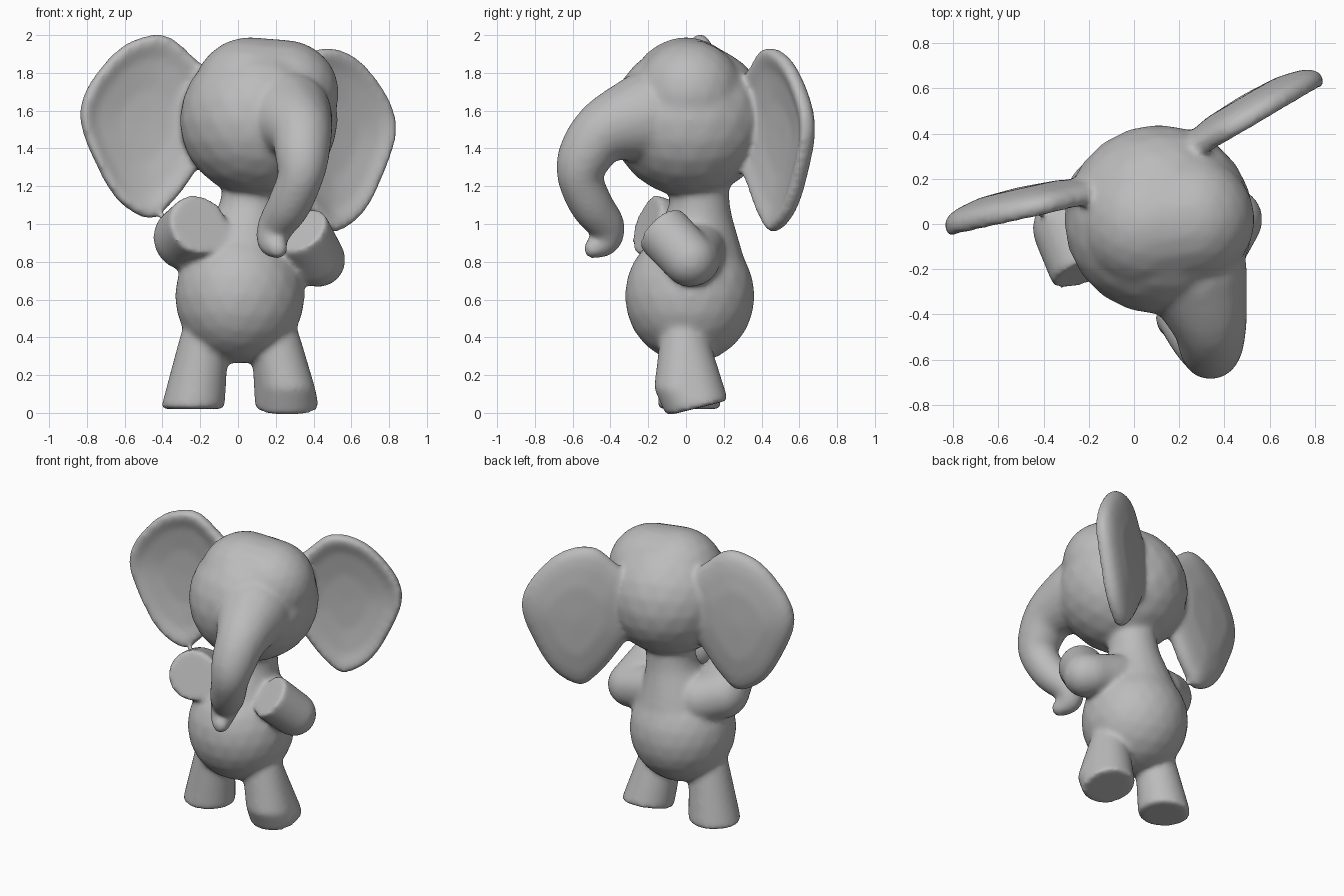
import bpy, bmesh, math
from mathutils import Matrix, Vector

if "Cube" in bpy.data.objects:
    bpy.data.objects.remove(bpy.data.objects["Cube"], do_unlink=True)

# Unit sphere points shared by every rounded shape
sphere = bmesh.new()
bmesh.ops.create_icosphere(sphere, subdivisions=3, radius=1)
SPHERE = [v.co.copy() for v in sphere.verts]
sphere.free()

bm = bmesh.new()


def ball(c, r):
    """Points of a sphere or ellipsoid."""
    r = (r, r, r) if isinstance(r, (int, float)) else r
    m = Matrix.Translation(c) @ Matrix.Diagonal((*r, 1))
    return [m @ p for p in SPHERE]


def disc(c, normal, r):
    """Points of a flat pad facing along normal."""
    turn = Vector(normal).to_track_quat("Z", "Y")
    angles = [math.tau * i / 32 for i in range(32)]
    return [Vector(c) + turn @ Vector((r * math.cos(a), r * math.sin(a), 0)) for a in angles]


def hull(*groups):
    """Wrap groups of points in one closed convex shape."""
    verts = [bm.verts.new(p) for g in groups for p in g]
    bmesh.ops.convex_hull(bm, input=verts)


def curve(pts, steps, closed=False):
    """Smooth curve through points of any dimension."""
    pts = [Vector(p) for p in pts]
    n = len(pts)
    pick = (lambda i: pts[i % n]) if closed else (lambda i: pts[max(0, min(n - 1, i))])
    out = []
    for i in range(n if closed else n - 1):
        a, b, c, d = (pick(i + k) for k in (-1, 0, 1, 2))
        for s in range(steps):
            t = s / steps
            out.append(0.5 * (2 * b + (c - a) * t + (2 * a - 5 * b + 4 * c - d) * t * t
                              + (3 * b - a - 3 * c + d) * t ** 3))
    return out if closed else out + [pts[-1]]


def limb(pts, steps=4):
    """Tapered tube; every point is x, y, z, radius."""
    path = curve(pts, steps)
    for a, b in zip(path, path[1:]):
        hull(ball(a[:3], a[3]), ball(b[:3], b[3]))


# Ear outline (outward, up) and its dished cross-section (scale, offset to front)
EAR = [(-.06, 1.75), (.06, 1.9), (.21, 2.0), (.42, 1.94), (.6, 1.74), (.65, 1.56), (.58, 1.35),
       (.45, 1.13), (.28, 1.03), (.17, 1.1), (.05, 1.25), (-.06, 1.45)]
DISH = [(.02, -.015), (.4, -.01), (.75, .015), (.9, .042), (.97, .045), (1.01, .015), (1, -.02),
        (.92, -.05), (.78, -.07), (.5, -.092), (.02, -.1)]


def ear(anchor, out, drop):
    out = Vector((*out, 0)).normalized()
    front = Vector((out.y, -out.x, 0))
    if front.y > 0:
        front.negate()
    outline = curve(EAR, 4, closed=True)
    mid = Vector((.3, 1.52))
    rings = []
    for s, off in DISH:
        ring = []
        for p in outline:
            q = mid + (p - mid) * s
            ring.append(bm.verts.new(Vector((*anchor, q.y - drop)) + out * q.x + front * off))
        rings.append(ring)
    n = len(outline)
    for a, b in zip(rings, rings[1:]):
        for i in range(n):
            j = (i + 1) % n
            bm.faces.new((a[i], a[j], b[j], b[i]))
    bm.faces.new(rings[0][::-1])
    bm.faces.new(rings[-1])


# Head with a broad crown
hull(ball((.11, .02, 1.55), (.42, .42, .41)))
hull(ball((.06, 0, 1.69), .3), ball((.25, .02, 1.69), .285))

# Trunk
limb([(.26, -.2, 1.57, .24), (.33, -.42, 1.5, .17), (.34, -.53, 1.37, .145), (.33, -.56, 1.25, .122),
      (.27, -.5, 1.1, .115), (.2, -.42, .99, .097), (.18, -.43, .91, .08), (.21, -.49, .87, .055)])

# Ears
ear((-.2, .13), (-.975, -.22), 0)
ear((.265, .33), (.86, .5), .07)

# Body, chest and neck
hull(ball((.01, .02, .62), (.345, .345, .36)))
limb([(.01, .03, .64, .32), (.03, .05, .85, .24), (.06, .07, 1.05, .17), (.08, .07, 1.25, .155)])

# Right arm, raised forward, and left arm, bent at the side
limb([(-.16, .06, .88, .16), (-.28, -.01, .92, .165)], 1)
hull(ball((-.285, -.02, .93), .165), disc((-.205, -.21, 1.0), (.35, -.85, .3), .165))
limb([(.2, .06, .86, .15), (.4, .04, .81, .14)], 1)
hull(ball((.425, .02, .81), .145), disc((.335, -.13, .97), (-.45, -.6, .6), .15))

# Legs with flat soles
hull(ball((-.18, 0, .38), .13), disc((-.24, .02, .02), (0, 0, -1), .17))
hull(ball((.2, -.01, .38), .13), disc((.26, -.02, .13), (0, 0, -1), .15),
     disc((.26, .06, .025), (0, .25, -1), .17))

# Drop points left inside the wrapped shapes
bmesh.ops.delete(bm, geom=[v for v in bm.verts if not v.link_faces], context="VERTS")
bmesh.ops.recalc_face_normals(bm, faces=bm.faces[:])
mesh = bpy.data.meshes.new("elephant")
bm.to_mesh(mesh)
bm.free()
elephant = bpy.data.objects.new("elephant", mesh)
bpy.context.collection.objects.link(elephant)

# Fuse the parts into one softly blended skin
remesh = elephant.modifiers.new("fuse", "REMESH")
remesh.mode = "VOXEL"
remesh.voxel_size = .016
remesh.use_smooth_shade = True
soften = elephant.modifiers.new("soften", "SMOOTH")
soften.factor = .5
soften.iterations = 14

# Plain grey skin
skin = bpy.data.materials.new("grey skin")
skin.use_nodes = True
grey = (.5, .5, .5, 1)
skin.diffuse_color = grey
skin.node_tree.nodes["Principled BSDF"].inputs["Base Color"].default_value = grey
mesh.materials.append(skin)
